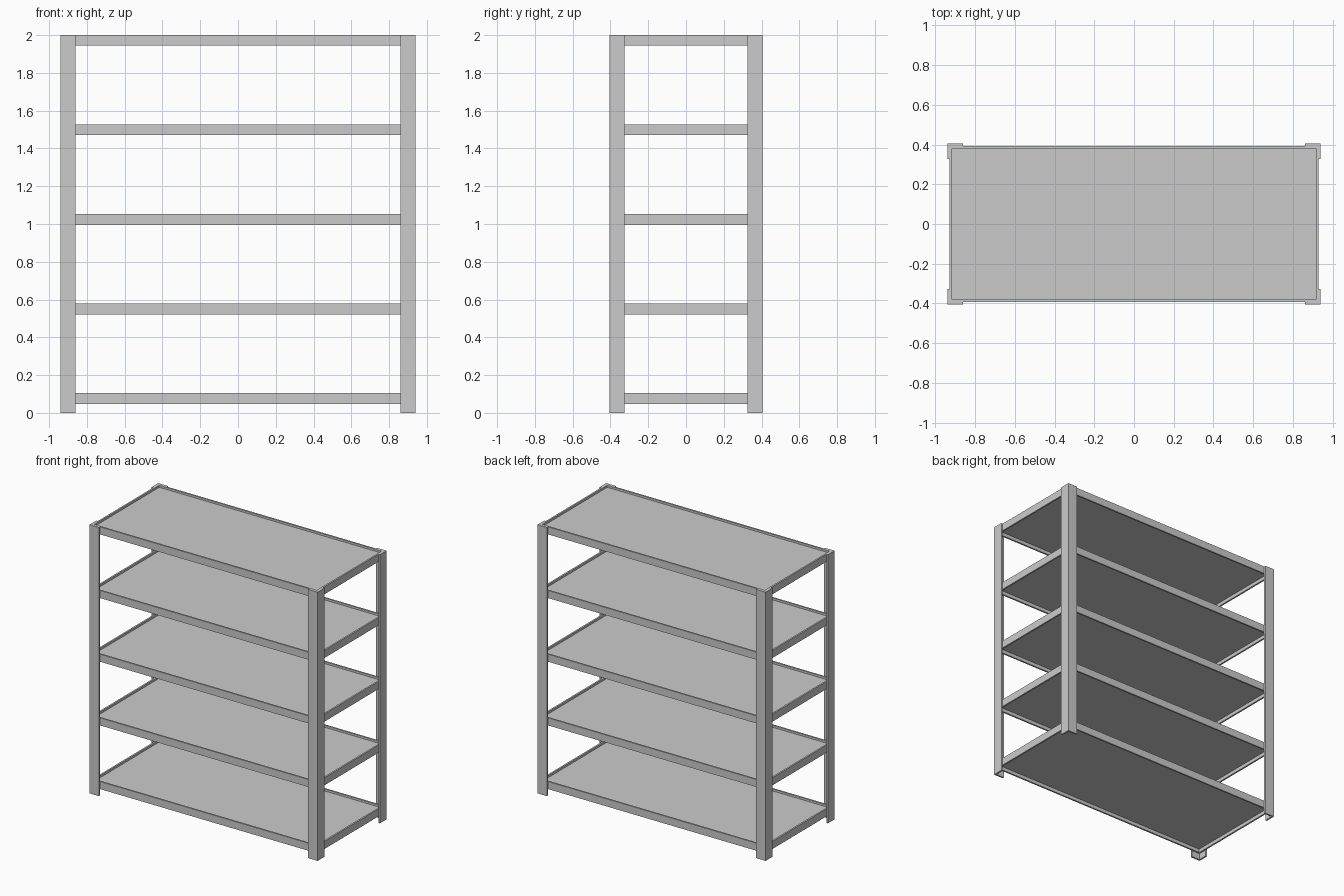
import bpy, bmesh

if "Cube" in bpy.data.objects:
    bpy.data.objects.remove(bpy.data.objects["Cube"])

HX, HY, H = 0.94, 0.405, 2.0      # half width, half depth, height
LEG, T = 0.079, 0.0125            # angle post leg length, sheet thickness
RAIL_H, STEP, COUNT = 0.056, 0.474, 5


def finish(name, bm):
    bmesh.ops.recalc_face_normals(bm, faces=bm.faces)
    mesh = bpy.data.meshes.new(name)
    bm.to_mesh(mesh)
    bm.free()
    obj = bpy.data.objects.new(name, mesh)
    bpy.context.collection.objects.link(obj)
    return obj


def extrude_profile(name, points, z0, z1):
    bm = bmesh.new()
    face = bm.faces.new([bm.verts.new((x, y, z0)) for x, y in points])
    top = bmesh.ops.extrude_face_region(bm, geom=[face])["geom"]
    verts = [g for g in top if isinstance(g, bmesh.types.BMVert)]
    bmesh.ops.translate(bm, verts=verts, vec=(0, 0, z1 - z0))
    # close the bottom again if the extrusion consumed it
    if not any(all(abs(v.co.z - z0) < 1e-6 for v in f.verts) for f in bm.faces):
        bm.faces.new([v for v in bm.verts if abs(v.co.z - z0) < 1e-6])
    return finish(name, bm)


def box(name, x0, x1, y0, y1, z0, z1):
    return extrude_profile(name, [(x0, y0), (x1, y0), (x1, y1), (x0, y1)], z0, z1)


# Four L-section corner posts
for sx, xn in ((-1, "left"), (1, "right")):
    for sy, yn in ((-1, "front"), (1, "back")):
        profile = [(HX, HY), (HX - LEG, HY), (HX - LEG, HY - T),
                   (HX - T, HY - T), (HX - T, HY - LEG), (HX, HY - LEG)]
        extrude_profile(f"{yn}_{xn}_post",
                        [(sx * x, sy * y) for x, y in profile], 0, H)

# Shelves: raised rim of four rails around a recessed panel
ox, oy = HX - T, HY - T
ix, iy = ox - T, oy - T
for i in range(COUNT):
    top = H - STEP * (COUNT - 1 - i)
    low = top - RAIL_H
    n = i + 1
    box(f"shelf_{n}_front_rail", -ox, ox, -oy, -iy, low, top)
    box(f"shelf_{n}_back_rail", -ox, ox, iy, oy, low, top)
    box(f"shelf_{n}_left_rail", -ox, -ix, -iy, iy, low, top)
    box(f"shelf_{n}_right_rail", ix, ox, -iy, iy, low, top)
    box(f"shelf_{n}_panel", -ix, ix, -iy, iy, top - 0.03, top - 0.015)
